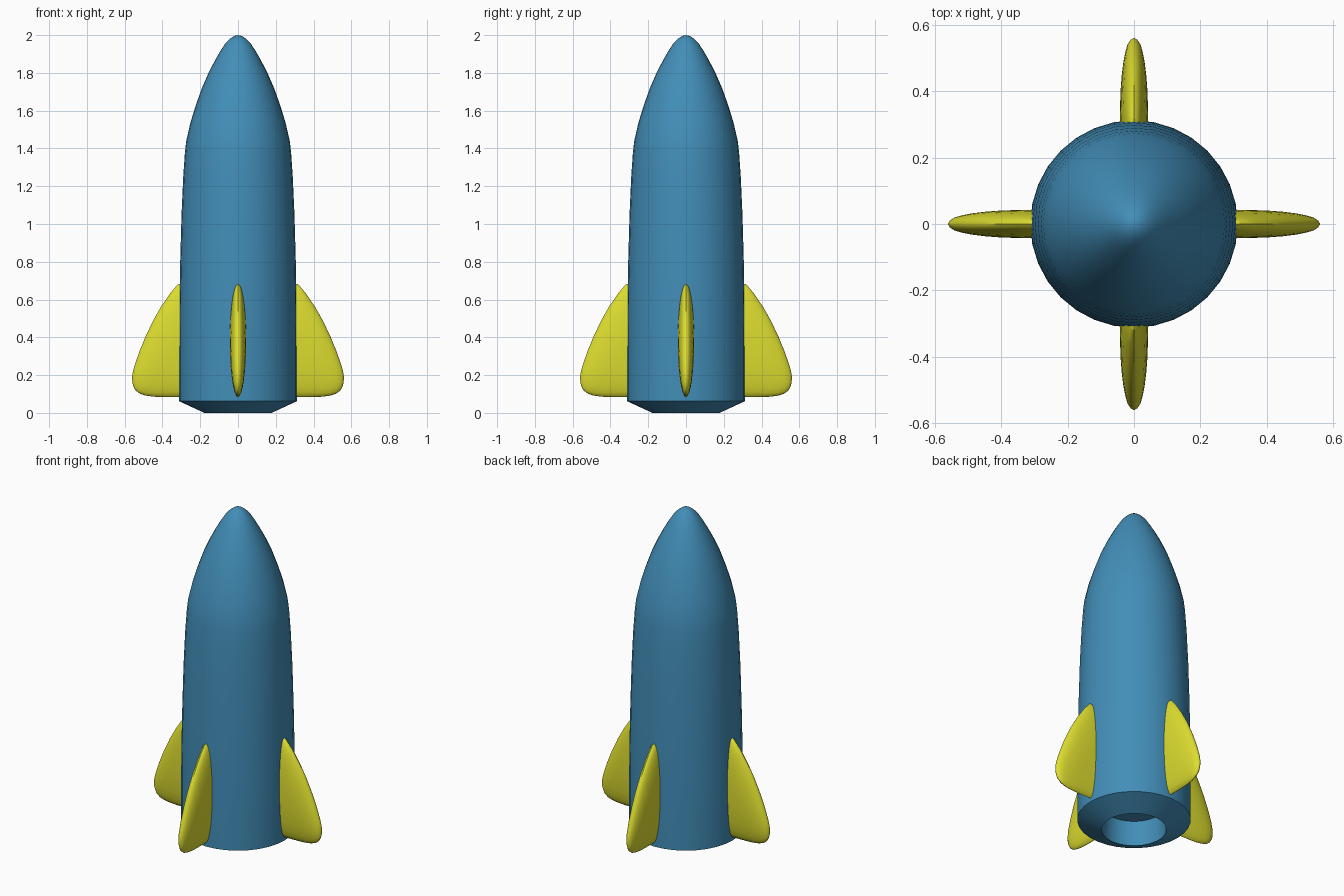
import bpy, bmesh, math
from mathutils import Matrix

if "Cube" in bpy.data.objects:
    bpy.data.objects.remove(bpy.data.objects["Cube"])


def material(name, color):
    m = bpy.data.materials.new(name)
    m.diffuse_color = (*color, 1)
    m.use_nodes = True
    m.node_tree.nodes["Principled BSDF"].inputs["Base Color"].default_value = m.diffuse_color
    return m


def loft(name, rings, mat):
    """Join rings of points; a one-point ring closes to a tip, open ends are capped."""
    bm = bmesh.new()
    vs = [[bm.verts.new(p) for p in r] for r in rings]
    for a, b in zip(vs, vs[1:]):
        n = max(len(a), len(b))
        for i in range(n):
            j = (i + 1) % n
            if len(a) == 1:
                bm.faces.new((a[0], b[j], b[i]))
            elif len(b) == 1:
                bm.faces.new((a[i], a[j], b[0]))
            else:
                bm.faces.new((a[i], a[j], b[j], b[i]))
    for end in (vs[0], vs[-1]):
        if len(end) > 1:
            bm.faces.new(end)
    bmesh.ops.recalc_face_normals(bm, faces=bm.faces)
    for f in bm.faces:
        f.smooth = True
    me = bpy.data.meshes.new(name)
    bm.to_mesh(me)
    bm.free()
    me.set_sharp_from_angle(angle=math.radians(32))
    me.materials.append(mat)
    ob = bpy.data.objects.new(name, me)
    bpy.context.collection.objects.link(ob)
    return ob


blue = material("blue_paint", (0.055, 0.27, 0.48))
yellow = material("yellow_paint", (0.73, 0.73, 0.03))

# Hull: turned profile (radius, z) from nozzle recess, round the base, up to the nose
SIDES = 32
profile = [(0.17, 0.15), (0.178, 0.0), (0.312, 0.062), (0.313, 0.3), (0.311, 0.55),
           (0.306, 0.8), (0.299, 1.05), (0.29, 1.25), (0.281, 1.38), (0.274, 1.44),
           (0.251, 1.54), (0.223, 1.63), (0.191, 1.72), (0.156, 1.80), (0.125, 1.86),
           (0.097, 1.91), (0.068, 1.955), (0.044, 1.98), (0.022, 1.995), (0, 2.0)]
rings = []
for r, z in profile:
    if r == 0:
        rings.append([(0, 0, z)])
    else:
        rings.append([(r * math.cos(2 * math.pi * i / SIDES),
                       r * math.sin(2 * math.pi * i / SIDES), z) for i in range(SIDES)])
loft("hull", rings, blue)

# Fins: lens-shaped sections (x, z low, z high, half thickness) from root to tip
stations = [(0.28, 0.083, 0.685, 0.043), (0.318, 0.083, 0.682, 0.043),
            (0.36, 0.083, 0.632, 0.042), (0.41, 0.084, 0.558, 0.04),
            (0.45, 0.086, 0.487, 0.037), (0.49, 0.092, 0.403, 0.032),
            (0.52, 0.102, 0.330, 0.026), (0.543, 0.120, 0.265, 0.019),
            (0.556, 0.146, 0.222, 0.010)]
SEG = 28
for k, name in enumerate(("right_fin", "back_fin", "left_fin", "front_fin")):
    sections = []
    for x, lo, hi, t in stations:
        sections.append([(x, t * math.cos(2 * math.pi * i / SEG),
                          (lo + hi) / 2 + (hi - lo) / 2 * math.sin(2 * math.pi * i / SEG))
                         for i in range(SEG)])
    sections.append([(0.562, 0, 0.184)])
    fin = loft(name, sections, yellow)
    fin.data.transform(Matrix.Rotation(k * math.pi / 2, 4, 'Z'))
